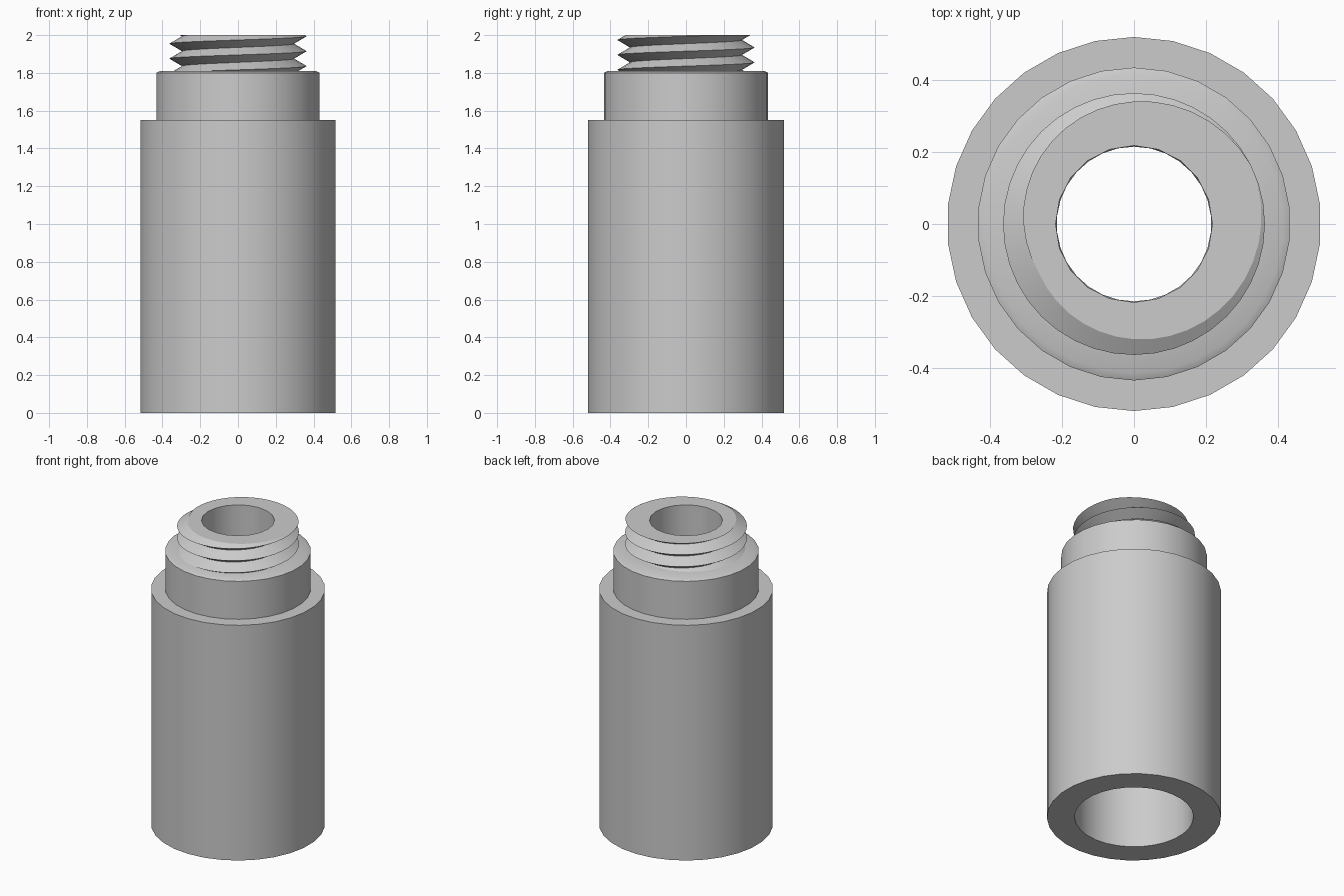
import bpy, bmesh
from math import pi, cos, sin, radians

cube = bpy.data.objects.get("Cube")
if cube:
    bpy.data.objects.remove(cube, do_unlink=True)

grey = bpy.data.materials.new("plain_grey")
grey.use_nodes = True
colour = (0.6, 0.6, 0.6, 1)
grey.diffuse_color = colour
grey.node_tree.nodes["Principled BSDF"].inputs["Base Color"].default_value = colour


def build(name, columns, closed_profile=False):
    """Skin a list of vertical point columns that run once around the axis."""
    bm = bmesh.new()
    grid = [[bm.verts.new((r * cos(a), r * sin(a), z)) for r, z in col]
            for a, col in columns]
    rows = len(grid[0])
    for left, right in zip(grid, grid[1:]):
        for j in range(rows if closed_profile else rows - 1):
            k = (j + 1) % rows
            bm.faces.new((left[j], right[j], right[k], left[k]))
    bmesh.ops.remove_doubles(bm, verts=bm.verts, dist=0.0001)
    bmesh.ops.dissolve_degenerate(bm, edges=bm.edges, dist=0.0001)
    if closed_profile:
        bmesh.ops.recalc_face_normals(bm, faces=bm.faces)
    mesh = bpy.data.meshes.new(name)
    bm.to_mesh(mesh)
    bm.free()
    mesh.materials.append(grey)
    obj = bpy.data.objects.new(name, mesh)
    bpy.context.collection.objects.link(obj)
    bpy.ops.object.select_all(action='DESELECT')
    obj.select_set(True)
    bpy.context.view_layer.objects.active = obj
    bpy.ops.object.shade_smooth_by_angle(angle=radians(30))
    return obj


# Hollow body with stepped, chamfered collar and a wide lower bore
STEP, SHOULDER, TOP = 1.55, 1.81, 2.0
BODY_SIDES, BORE_SIDES = 30, 20
profile = [(0.355, 0), (0.52, 0), (0.52, STEP), (0.435, STEP),
           (0.435, 1.8), (0.415, SHOULDER), (0.25, SHOULDER),
           (0.215, STEP), (0.355, STEP)]
body = [(pi / 2 + 2 * pi * i / BODY_SIDES, profile) for i in range(BODY_SIDES + 1)]
build("body", body, closed_profile=True)

# Threaded neck: helical crests and roots cut flat at shoulder and top
PITCH, START = 0.079, 1.836
ROOT, CREST, BORE = 0.297, 0.364, 0.218
COLUMNS = 2 * BORE_SIDES


def thread_point(turn, half_turn):
    z = START + PITCH * (turn + half_turn / 2)
    z = min(max(z, SHOULDER), TOP)
    phase = ((z - START) / PITCH - turn) % 1
    return ROOT + (CREST - ROOT) * abs(1 - 2 * phase), z


neck = []
for i in range(COLUMNS + 1):
    turn = i / COLUMNS
    col = [thread_point(turn, k) for k in range(-4, 8)]
    bore = BORE * (cos(pi / BORE_SIDES) if i % 2 else 1)
    col += [(bore, TOP), (bore, STEP)]
    neck.append((2 * pi * turn, col))
build("threaded_neck", neck)
